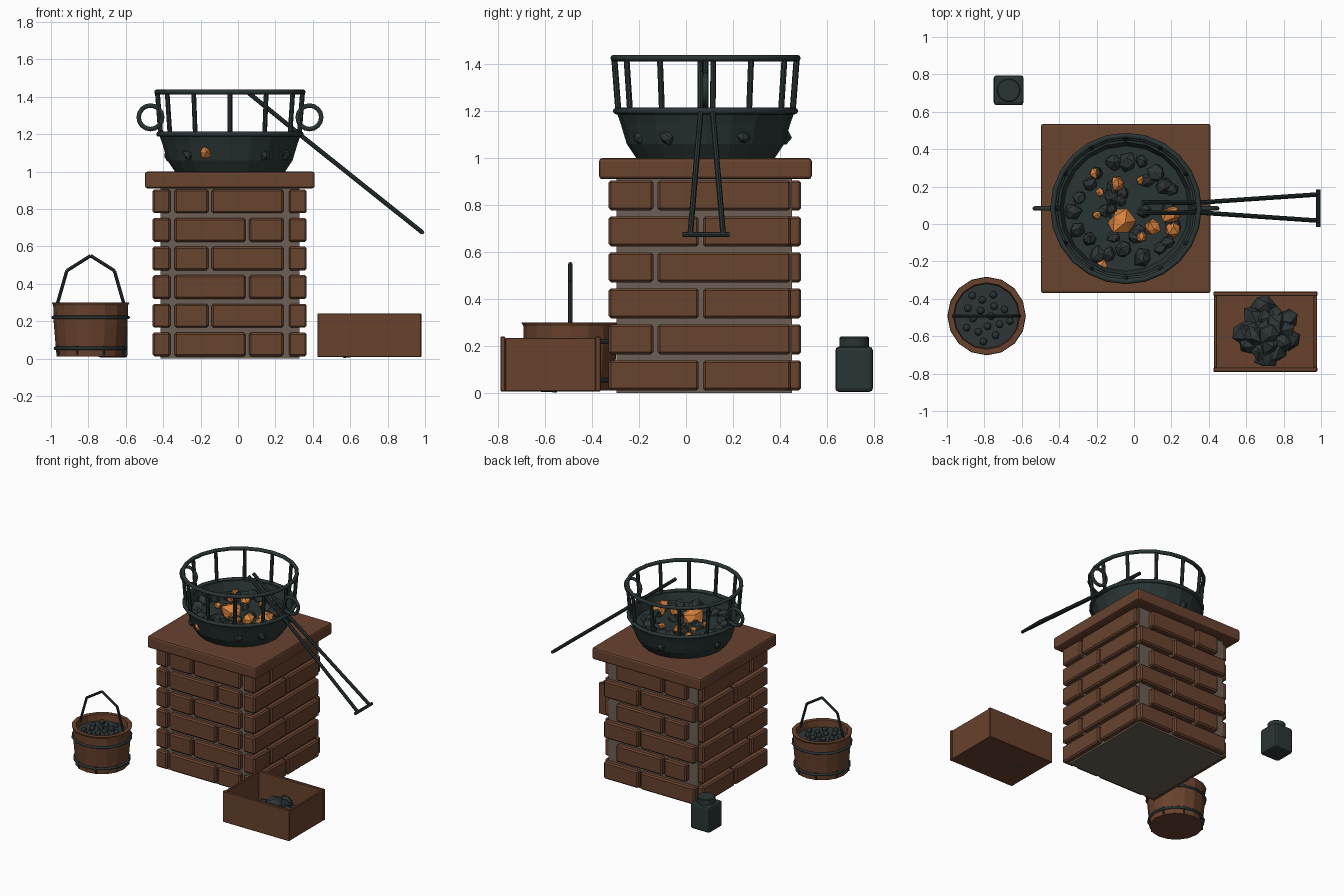
import bpy, bmesh, math, random
from mathutils import Vector, Matrix

random.seed(7)
cube = bpy.data.objects.get("Cube")
if cube:
    bpy.data.objects.remove(cube, do_unlink=True)


def material(name, rgb):
    m = bpy.data.materials.new(name)
    m.use_nodes = True
    m.diffuse_color = (*rgb, 1)
    m.node_tree.nodes["Principled BSDF"].inputs["Base Color"].default_value = (*rgb, 1)
    return m


BRICK = material("brick_brown", (0.14, 0.056, 0.028))
WOOD = material("wood_brown", (0.14, 0.054, 0.026))
MORTAR = material("mortar_grey", (0.15, 0.115, 0.09))
IRON = material("dark_iron", (0.023, 0.035, 0.035))
COAL = material("coal_black", (0.028, 0.037, 0.038))
EMBER = material("ember_orange", (0.68, 0.22, 0.045))


def finish(name, bm, mat, bevel=0, segments=1, smooth=False):
    me = bpy.data.meshes.new(name)
    bmesh.ops.recalc_face_normals(bm, faces=bm.faces)
    bm.to_mesh(me)
    bm.free()
    me.materials.append(mat)
    for p in me.polygons:
        p.use_smooth = smooth
    ob = bpy.data.objects.new(name, me)
    bpy.context.collection.objects.link(ob)
    if bevel:
        mod = ob.modifiers.new("Bevel", "BEVEL")
        mod.width, mod.segments = bevel, segments
    return ob


def add_box(bm, lo, hi):
    lo, hi = Vector(lo), Vector(hi)
    mat = Matrix.Translation((lo + hi) / 2) @ Matrix.Diagonal((*(hi - lo), 1))
    bmesh.ops.create_cube(bm, size=1, matrix=mat)


def box(name, lo, hi, mat, bevel=0, segments=1):
    bm = bmesh.new()
    add_box(bm, lo, hi)
    return finish(name, bm, mat, bevel, segments)


def add_rod(bm, a, b, r, sides=8):
    a, b = Vector(a), Vector(b)
    d = b - a
    mat = Matrix.Translation((a + b) / 2) @ d.to_track_quat("Z", "Y").to_matrix().to_4x4()
    bmesh.ops.create_cone(bm, cap_ends=True, segments=sides, radius1=r, radius2=r,
                          depth=d.length, matrix=mat)


def lathe(name, profile, at, mat, sides=24, closed=False, tilt=0, smooth=False):
    bm = bmesh.new()
    vs = [bm.verts.new((r, 0, z)) for r, z in profile]
    pairs = list(zip(vs, vs[1:])) + ([(vs[-1], vs[0])] if closed else [])
    es = [bm.edges.new(p) for p in pairs]
    bmesh.ops.spin(bm, geom=vs + es, cent=(0, 0, 0), axis=(0, 0, 1),
                   angle=math.tau, steps=sides, use_duplicate=False)
    bmesh.ops.remove_doubles(bm, verts=bm.verts, dist=1e-4)
    bm.transform(Matrix.Translation(at) @ Matrix.Rotation(tilt, 4, "X"))
    return finish(name, bm, mat, smooth=smooth)


def ring(name, at, major, minor, mat, sides=24, tilt=0):
    prof = [(major + minor * math.cos(k * math.tau / 8), minor * math.sin(k * math.tau / 8))
            for k in range(8)]
    return lathe(name, prof, at, mat, sides, True, tilt, True)


def add_rock(bm, at, r, rough=0.2):
    turn = Matrix.Rotation(random.uniform(0, 6), 4, "Z") @ Matrix.Rotation(random.uniform(0, 6), 4, "X")
    made = bmesh.ops.create_icosphere(bm, subdivisions=1, radius=r, matrix=Matrix.Translation(at) @ turn)
    for v in made["verts"]:
        v.co = Vector(at) + (v.co - Vector(at)) * random.uniform(1 - rough, 1 + rough)


# Brick pedestal: mortar core, four walls of staggered bricks, cap slab
CX, CY = -0.043, 0.083
X0, X1, Y0, Y1 = -0.457, 0.367, -0.329, 0.49
box("mortar_core", (-0.415, -0.295, 0), (0.33, 0.45, 0.92), MORTAR)
bm = bmesh.new()
T, GAP = 0.095, 0.009
for row in range(6):
    z0 = 0.012 + 0.153 * row
    z1 = z0 + 0.128
    odd = row % 2
    split_x, split_y = (-0.15, -0.13) if odd else (0.05, 0.063)
    back = (-0.34, 0.243) if odd else (-0.41, 0.345)
    for a, b in ((-0.34, split_x - GAP), (split_x + GAP, 0.243)):
        add_box(bm, (a, Y0, z0), (b, Y0 + T, z1))
    for a, b in ((back[0], split_x - GAP), (split_x + GAP, back[1])):
        add_box(bm, (a, Y1 - T, z0), (b, Y1, z1))
    for xa in (X0, X1 - T):
        for a, b in ((Y0, split_y - GAP), (split_y + GAP, 0.445)):
            add_box(bm, (xa, a, z0), (xa + T, b, z1))
finish("pedestal_bricks", bm, BRICK, 0.01)
box("pedestal_cap", (-0.498, -0.37, 0.91), (0.41, 0.535, 1.0), BRICK, 0.014, 2)

# Fire bowl with rim, cage posts and side rings
lathe("fire_bowl", [(0, 1.0), (0.295, 1.0), (0.335, 1.06), (0.362, 1.15), (0.38, 1.2),
                    (0.355, 1.2), (0.335, 1.13), (0, 1.12)], (CX, CY, 0), IRON, 20)
ring("bowl_rim", (CX, CY, 1.2), 0.38, 0.014, IRON)
ring("cage_top_ring", (CX, CY, 1.425), 0.391, 0.014, IRON)
bm = bmesh.new()
for k in range(12):
    c, s = math.cos(k * math.tau / 12), math.sin(k * math.tau / 12)
    add_rod(bm, (CX + 0.37 * c, CY + 0.37 * s, 1.19), (CX + 0.388 * c, CY + 0.388 * s, 1.425), 0.013)
finish("cage_posts", bm, IRON, smooth=False)
for side, name in ((-1, "right_ring_handle"), (1, "left_ring_handle")):
    ring(name, (CX + side * 0.425, CY, 1.29), 0.063, 0.012, IRON, 16, math.pi / 2)

# Coals heaped round the edge, some poking through the bowl wall
bm = bmesh.new()
for k in range(20):
    a = k * math.tau / 20 + random.uniform(-0.1, 0.1)
    r = random.uniform(0.22, 0.29)
    add_rock(bm, (CX + r * math.cos(a), CY + r * math.sin(a), 1.14), random.uniform(0.035, 0.052))
for k in range(12):
    a, r = random.uniform(0, 6.28), random.uniform(0.05, 0.2)
    add_rock(bm, (CX + r * math.cos(a), CY + r * math.sin(a), 1.13), random.uniform(0.03, 0.045))
for a in (-0.5, 0.5, 1.7, 2.9, 4.0, 5.3):
    add_rock(bm, (CX + 0.335 * math.cos(a), CY + 0.335 * math.sin(a), 1.09), 0.032)
finish("bowl_coals", bm, COAL)

# Glowing embers
bm = bmesh.new()
for x, y, r in ((-0.09, 0.22, 0.04), (-0.21, 0.27, 0.03), (-0.18, 0.17, 0.025), (0.035, 0.235, 0.025),
                (-0.2, 0.045, 0.025), (-0.06, 0.01, 0.075), (0.2, 0.05, 0.055), (0.1, -0.02, 0.042),
                (0.21, -0.03, 0.05), (0.04, -0.07, 0.028), (-0.1, 0.31, 0.018)):
    add_rock(bm, (x, y, 1.15), r)
add_rock(bm, (-0.17, -0.22, 1.1), 0.04)
finish("embers", bm, EMBER)

# Tongs resting over the rim
bm = bmesh.new()
for s in (-1, 1):
    path = [(0.045, 0.088 + s * 0.028, 1.43), (0.34, 0.088 + s * 0.026, 1.19), (0.985, 0.088 + s * 0.07, 0.675)]
    add_rod(bm, path[0], path[1], 0.012)
    add_rod(bm, path[1], path[2], 0.012)
add_rod(bm, (0.985, -0.015, 0.675), (0.985, 0.185, 0.675), 0.011)
finish("tongs", bm, IRON)

# Wooden bucket with hoops, clips, bail handle and pellets
BX, BY = -0.788, -0.492
lathe("bucket", [(0, 0.012), (0.182, 0.012), (0.198, 0.2), (0.2, 0.285), (0.208, 0.3), (0.178, 0.3),
                 (0.172, 0.24), (0, 0.24)], (BX, BY, 0), WOOD, 16)
lathe("bucket_fill", [(0, 0.235), (0.176, 0.235), (0.176, 0.25), (0, 0.25)], (BX, BY, 0), COAL, 16)
for z, r, name in ((0.055, 0.189, "lower_hoop"), (0.22, 0.201, "upper_hoop")):
    ring(name, (BX, BY, z), r, 0.009, IRON, 16)
bm = bmesh.new()
for k in range(8):
    a = (k + 0.5) * math.tau / 8
    x, y = BX + 0.187 * math.cos(a), BY + 0.187 * math.sin(a)
    add_rod(bm, (x, y, 0.02), (x, y, 0.07), 0.006, 6)
finish("hoop_clips", bm, IRON)
bm = bmesh.new()
pts = [(-0.19, 0.25), (-0.127, 0.47), (0, 0.55), (0.127, 0.47), (0.19, 0.25)]
for (xa, za), (xb, zb) in zip(pts, pts[1:]):
    add_rod(bm, (BX + xa, BY, za), (BX + xb, BY, zb), 0.009)
finish("bucket_handle", bm, IRON)
bm = bmesh.new()
for k in range(16):
    a, r = k * 2.4, 0.035 * math.sqrt(k + 0.5)
    bmesh.ops.create_icosphere(bm, subdivisions=2, radius=0.02,
                               matrix=Matrix.Translation((BX + r * math.cos(a), BY + r * math.sin(a), 0.258)))
finish("bucket_pellets", bm, COAL)

# Open wooden crate with a coal pile
bm = bmesh.new()
for lo, hi in (((0.425, -0.79, 0.008), (0.98, -0.768, 0.24)), ((0.425, -0.385, 0.008), (0.98, -0.362, 0.24)),
               ((0.427, -0.768, 0.008), (0.445, -0.385, 0.235)), ((0.96, -0.768, 0.008), (0.978, -0.385, 0.235)),
               ((0.43, -0.785, 0.008), (0.975, -0.37, 0.03))):
    add_box(bm, lo, hi)
finish("crate", bm, WOOD, 0.003)
bm = bmesh.new()
for k in range(18):
    a, r = k * 2.4, 0.032 * math.sqrt(k)
    add_rock(bm, (0.72 + 1.05 * r * math.cos(a), -0.59 + r * math.sin(a), 0.14 - 0.55 * r), 0.062, 0.22)
add_rock(bm, (0.69, -0.44, 0.085), 0.06)
finish("crate_coal_pile", bm, COAL)

# Square flask with round neck
box("flask_body", (-0.75, 0.635, 0.005), (-0.59, 0.795, 0.198), IRON, 0.016, 2)
lathe("flask_neck", [(0, 0.19), (0.063, 0.19), (0.063, 0.235), (0.058, 0.24), (0, 0.24)],
      (-0.67, 0.715, 0), IRON, 24)
